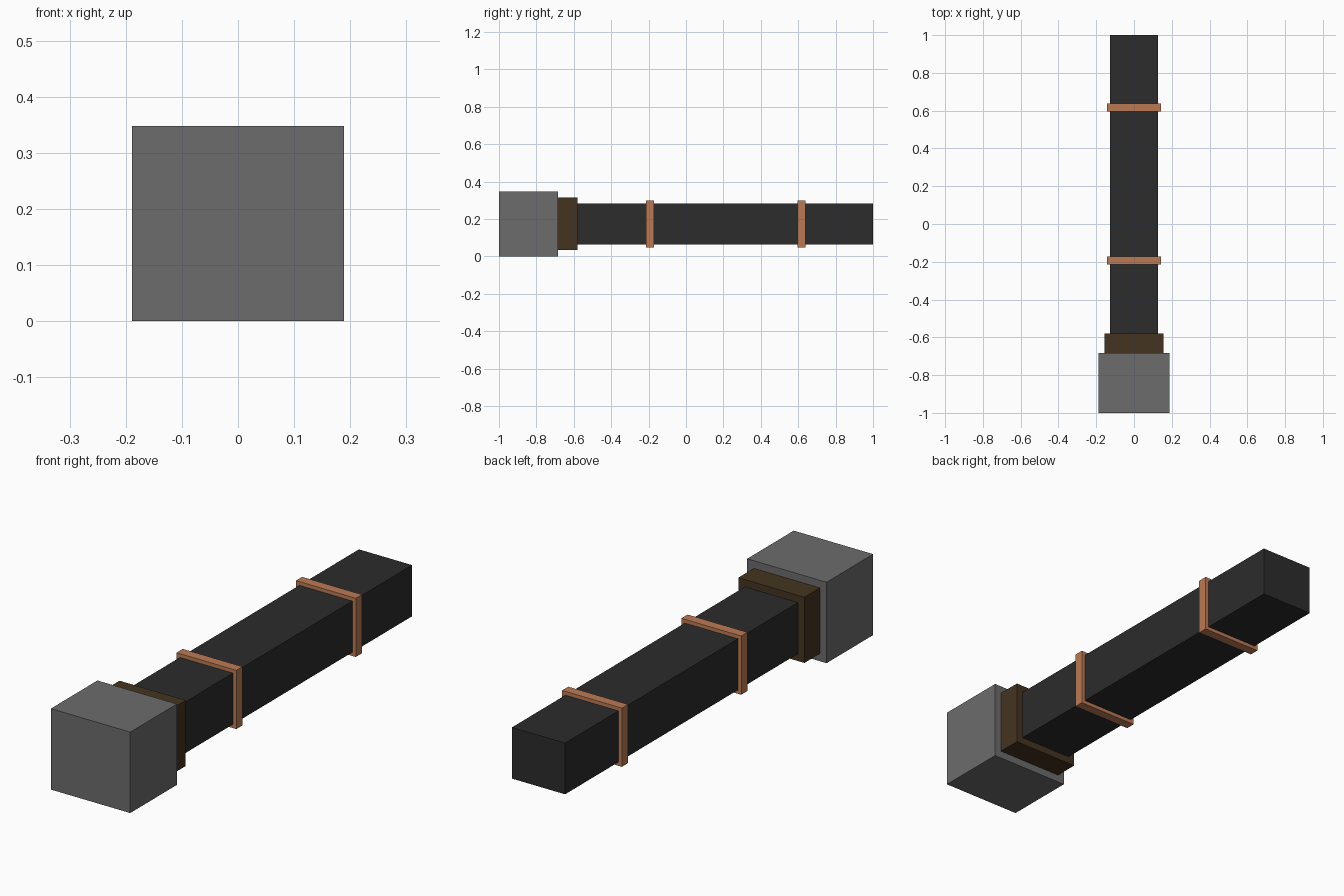
import bpy
import bmesh

if "Cube" in bpy.data.objects:
    bpy.data.objects.remove(bpy.data.objects["Cube"], do_unlink=True)

CENTRE_Z = 0.1737


def material(name, rgb):
    mat = bpy.data.materials.new(name)
    mat.use_nodes = True
    colour = (*rgb, 1.0)
    mat.diffuse_color = colour
    mat.node_tree.nodes["Principled BSDF"].inputs["Base Color"].default_value = colour
    return mat


def block(name, half_x, half_z, y0, y1, mat):
    """Box centred on the long axis, spanning y0 to y1."""
    bm = bmesh.new()
    bmesh.ops.create_cube(bm, size=2.0)
    for v in bm.verts:
        v.co.x *= half_x
        v.co.y = y0 if v.co.y < 0 else y1
        v.co.z = CENTRE_Z + v.co.z * half_z
    mesh = bpy.data.meshes.new(name)
    bm.to_mesh(mesh)
    bm.free()
    mesh.materials.append(mat)
    obj = bpy.data.objects.new(name, mesh)
    bpy.context.collection.objects.link(obj)
    return obj


grey = material("steel grey", (0.15, 0.15, 0.15))
brown = material("dark brown", (0.058, 0.034, 0.015))
black = material("charcoal", (0.025, 0.025, 0.025))
copper = material("copper", (0.50, 0.195, 0.09))

# Heavy end block, collar and long shaft
block("end_block", 0.1885, 0.1737, -1.0, -0.684, grey)
block("collar", 0.157, 0.141, -0.684, -0.579, brown)
block("shaft", 0.126, 0.11, -0.579, 1.0, black)

# Copper bands wrapped round the shaft
for name, y in (("front_band", -0.193), ("rear_band", 0.617)):
    block(name, 0.142, 0.126, y - 0.021, y + 0.021, copper)
